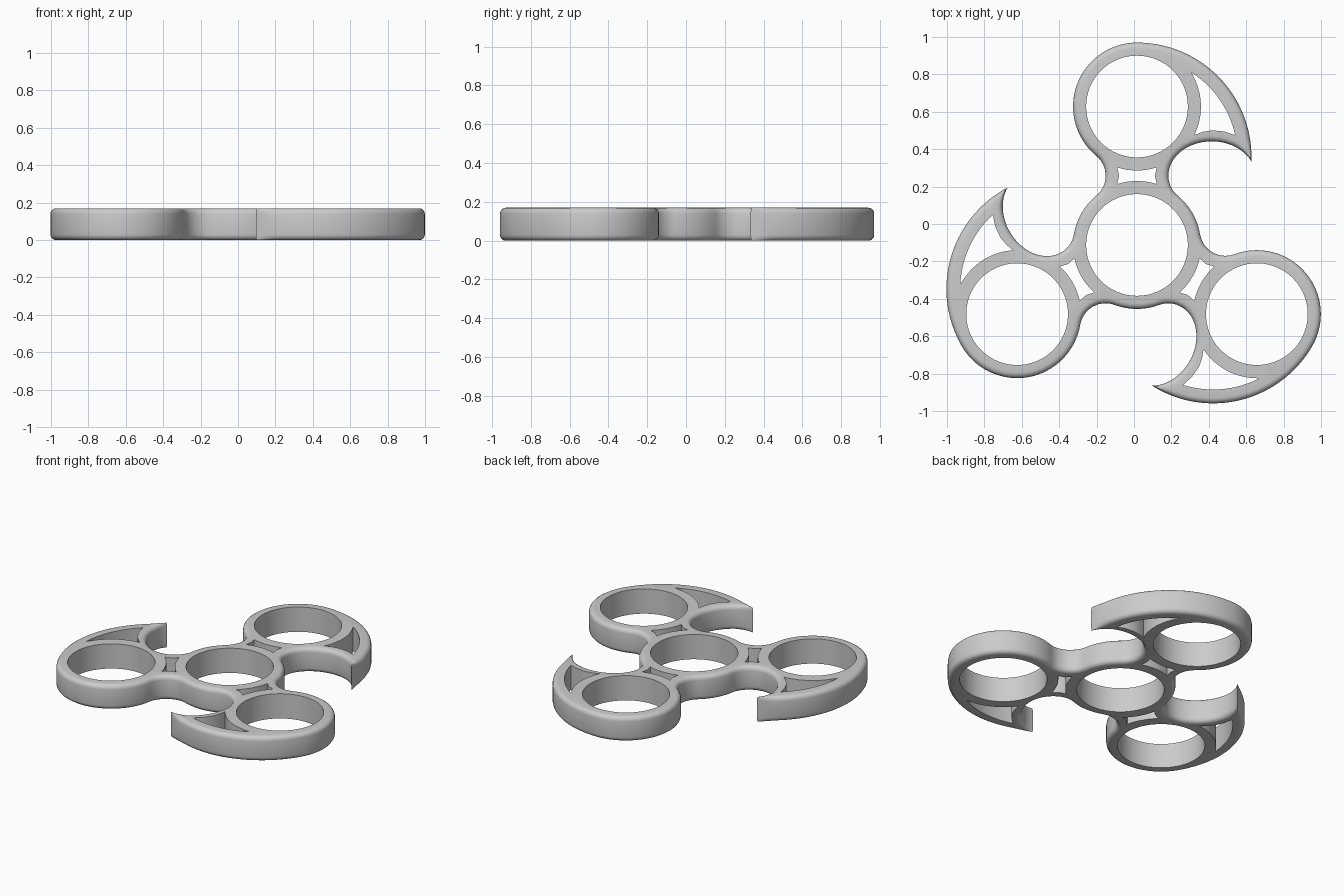
import bpy, bmesh, math
from mathutils import Vector, Matrix

cube = bpy.data.objects.get("Cube")
if cube:
    bpy.data.objects.remove(cube, do_unlink=True)

HEIGHT, ROUND = 0.17, 0.03
RING, HOLE, REACH = 0.342, 0.272, 0.74      # ring and hole radii, hub-to-ring distance
BLADE = 0.612                               # radius of the outer blade sweep
BLADE_Y = REACH + RING - BLADE
NECK = Vector((0.306, 0.37))                # centre of the fillet beside the neck
FILLET = NECK.length - RING
LEAN = math.degrees(math.atan2(NECK.y, NECK.x))
CENTRE = Vector((0.016, -0.112))


def arc(cx, cy, rx, start, end, n, ry=None):
    ry = ry or rx
    angles = [math.radians(start + (end - start) * i / n) for i in range(n + 1)]
    return [Vector((cx + rx * math.cos(a), cy + ry * math.sin(a))) for a in angles]


def circle_between(cx, cy, r, p, q, n):
    """Arc of a circle running from the direction of p to the direction of q."""
    a, b = (math.degrees(math.atan2(v[1] - cy, v[0] - cx)) for v in (p, q))
    return arc(cx, cy, r, a, b, n)


def join(*pieces):
    """Chain point lists, dropping points that coincide."""
    out = []
    for p in (p for piece in pieces for p in piece):
        if not out or (p - out[-1]).length > 0.004:
            out.append(p)
    if (out[0] - out[-1]).length < 0.004:
        out.pop()
    return out


def turned(points, k):
    m = Matrix.Rotation(math.radians(-120 * k), 2)
    return [m @ p for p in points]


# Outline of one arm, running clockwise: neck, ring, blade, hook, neck, hub
tip_angle = -2.3
arm = join(
    arc(-NECK.x, NECK.y, FILLET, -LEAN, LEAN, 14),
    arc(0, REACH, RING, 180 + LEAN, 90, 32),
    arc(0, BLADE_Y, BLADE, 90, tip_angle, 36),
    arc(0.40, NECK.y, 0.232, 24, 180, 32, 0.184),
    arc(NECK.x, NECK.y, FILLET, 180, 180 + LEAN, 8),
    arc(0, 0, RING, LEAN, 60 - LEAN, 10),
)
tip = arc(0, BLADE_Y, BLADE, tip_angle, tip_angle, 1)[0]
tips = turned([tip], 0) + turned([tip], 1) + turned([tip], 2)
outline = join(*[turned(arm, k) for k in range(3)])

# Openings of one arm: bearing hole, neck slot and blade slot
top_tip, low_right, low_left = (0.29, 0.919), (0.528, 0.588), (0.305, 0.588)
blade_slot = join(
    circle_between(0, BLADE_Y, 0.538, top_tip, low_right, 14),
    [Vector((0.465, 0.607)), Vector((0.40, 0.613)), Vector((0.35, 0.604))],
    circle_between(0, REACH, RING, low_left, top_tip, 14),
)
neck_slot = join(
    arc(0, 0, RING, 108, 72, 8),
    [Vector((0.096, 0.37))],
    arc(0, REACH, RING, -72, -108, 8),
    [Vector((-0.096, 0.37))],
)
ring_hole = arc(0, REACH, HOLE, 0, 360, 64)[:-1]
openings = [arc(0, 0, HOLE, 0, 360, 64)[:-1]]
for k in range(3):
    openings += [turned(s, k) for s in (ring_hole, neck_slot, blade_slot)]


def inset(points, amount):
    """Move a clockwise outline inwards, easing off towards the sharp tips."""
    out = []
    for i, p in enumerate(points):
        a = (p - points[i - 1]).normalized()
        b = (points[(i + 1) % len(points)] - p).normalized()
        t = (a + b).normalized()
        d = min((p - q).length for q in tips)
        out.append(p + Vector((t.y, -t.x)) * amount * min(1, max(0.15, d / 0.12)))
    return out


bm = bmesh.new()


def add_loop(points, z):
    verts = [bm.verts.new((*(p + CENTRE), z)) for p in points]
    edges = [bm.edges.new((v, verts[i - 1])) for i, v in enumerate(verts)]
    return verts, edges


def bridge(lower, upper):
    for i in range(len(lower)):
        bm.faces.new((lower[i - 1], lower[i], upper[i], upper[i - 1])).smooth = True


# Rounded outer wall, from the bottom rim to the top rim
quarter = [math.radians(a) for a in (0, 22.5, 45, 67.5, 90)]
rim = [(ROUND * (1 - math.sin(a)), ROUND * (1 - math.cos(a))) for a in quarter]
profile = rim + [(o, HEIGHT - z) for o, z in reversed(rim)]
loops = [add_loop(inset(outline, o), z) for o, z in profile]
for low, high in zip(loops, loops[1:]):
    bridge(low[0], high[0])
bottom_edges, top_edges = list(loops[0][1]), list(loops[-1][1])

# Straight walls of the openings
for shape in openings:
    low, high = add_loop(shape, 0), add_loop(shape, HEIGHT)
    bridge(low[0], high[0])
    bottom_edges += low[1]
    top_edges += high[1]

# Flat top and bottom faces
for edges, up in ((bottom_edges, -1), (top_edges, 1)):
    bmesh.ops.triangle_fill(bm, use_beauty=True, edges=edges, normal=(0, 0, up))
bmesh.ops.recalc_face_normals(bm, faces=bm.faces)

mesh = bpy.data.meshes.new("spinner_body")
bm.to_mesh(mesh)
bm.free()
body = bpy.data.objects.new("spinner_body", mesh)
bpy.context.collection.objects.link(body)

grey = bpy.data.materials.new("plain_grey")
grey.use_nodes = True
grey.diffuse_color = (0.6, 0.6, 0.6, 1)
grey.node_tree.nodes["Principled BSDF"].inputs["Base Color"].default_value = (0.6, 0.6, 0.6, 1)
mesh.materials.append(grey)

bpy.ops.object.select_all(action="DESELECT")
body.select_set(True)
bpy.context.view_layer.objects.active = body
bpy.ops.object.shade_smooth_by_angle(angle=math.radians(35))
